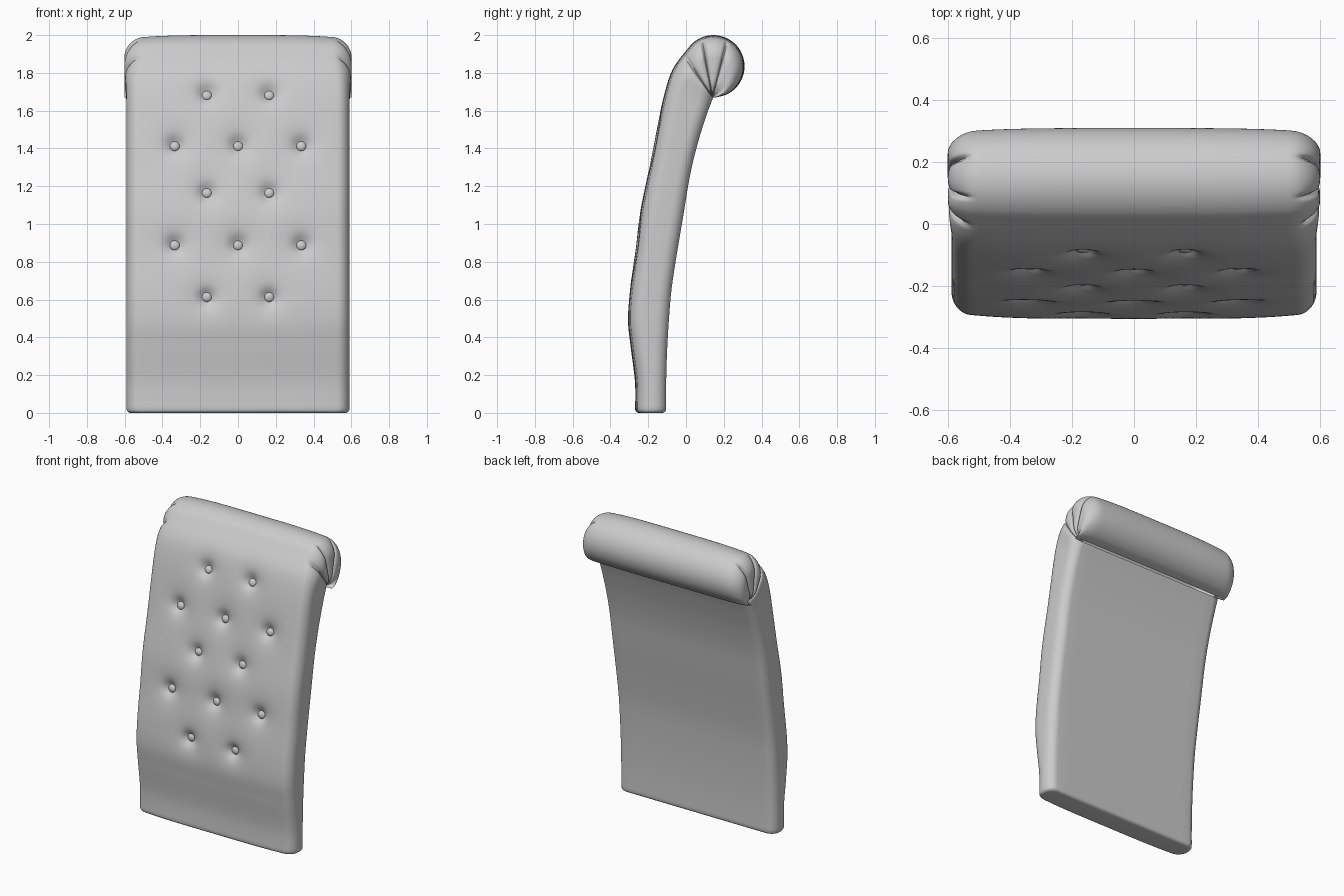
import bpy, bmesh, math
from mathutils import Vector

cube = bpy.data.objects.get("Cube")
if cube:
    bpy.data.objects.remove(cube, do_unlink=True)


def make_material(name, value):
    mat = bpy.data.materials.new(name)
    mat.use_nodes = True
    colour = (value, value, value, 1)
    mat.diffuse_color = colour
    mat.node_tree.nodes["Principled BSDF"].inputs["Base Color"].default_value = colour
    return mat


fabric = make_material("light grey fabric", 0.6)

# Side profile: front y, front z, back y, back z, from the foot up to the roll
PROFILE = [
    (-.27, 0, -.105, 0), (-.27, .16, -.105, .16), (-.293, .35, -.1, .33),
    (-.307, .49, -.09, .5), (-.297, .65, -.077, .65), (-.268, .86, -.052, .82),
    (-.24, 1.08, -.015, 1.04), (-.19, 1.32, .022, 1.26), (-.155, 1.5, .063, 1.43),
    (-.115, 1.69, .11, 1.58), (-.07, 1.82, .14, 1.66),
]
ROLL_Y, ROLL_Z, ROLL_R = .145, 1.835, .165
CREASE = (.14, 1.67)
# The head fans around the crease
for k in range(12):
    a = math.radians(147 - k * 21)
    PROFILE.append((ROLL_Y + ROLL_R * math.cos(a), ROLL_Z + ROLL_R * math.sin(a)) + CREASE)

BUTTONS = []
for row, z in enumerate((1.7, 1.425, 1.17, .895, .61)):
    BUTTONS += [(x, z) for x in ((-.335, 0, .335) if row % 2 else (-.165, .165))]
PLEATS = (158, 112, 62)


def spline(t):
    """Catmull-Rom point on the paired front and back profile."""
    last = len(PROFILE) - 1
    i = min(int(t), last - 1)
    u = t - i
    a, b, c, d = (PROFILE[max(0, min(last, j))] for j in range(i - 1, i + 3))
    p = [.5 * (2*q + (r - o) * u + (2*o - 5*q + 4*r - s) * u**2
               + (3*q - o - 3*r + s) * u**3) for o, q, r, s in zip(a, b, c, d)]
    return Vector((0, p[0], p[1])), Vector((0, p[2], p[3]))


def smooth(lo, hi, v):
    v = max(0, min(1, (v - lo) / (hi - lo)))
    return v * v * (3 - 2 * v)


def dimple(x, z):
    total = 0
    for bx, bz in BUTTONS:
        r = math.hypot(x - bx, z - bz)
        total += .018 * math.exp(-(r / .085)**2) + .03 * math.exp(-(r / .04)**2)
    return total


def ring(t):
    """Rounded cross-section at profile position t."""
    front, back = spline(t)
    span = front - back
    thick = max(span.length, .0001)
    axis = span / thick
    head = smooth(9, 11, t)
    # Soft edge at the foot
    edge, inset = .022, 0
    if t < 1 and front.z < edge:
        inset = edge - math.sqrt(max(0, edge**2 - (edge - front.z)**2))
    # Gathered pleats in the ends of the roll
    groove = 0
    if head > .5:
        angle = math.degrees(math.atan2(front.z - ROLL_Z, front.y - ROLL_Y))
        groove = sum(math.exp(-((angle - p) / 3.5)**2) + .4 * math.exp(-((angle - p) / 12)**2)
                     for p in PLEATS)
    half = .59 + .012 * head - inset
    rx = .06 + .035 * head
    rv = min(.068 + .03 * head, thick * .45)
    flat = half - rx
    out = []

    def add(x, v, side=0):
        if v > thick * .5:
            v -= .022 * min(1, thick / .15) * abs(x / .6)**4
        v = inset + v * (thick - 2 * inset) / thick
        x -= math.copysign(side * .02 * groove, x)
        out.append(back + axis * v + Vector((x, 0, 0)))

    for i in range(81):
        x = -flat + 2 * flat * i / 80
        add(x, thick - (dimple(x, front.z) if t < 11 else 0))
    for sx in (1, -1):
        for vc, first in ((thick - rv, 90), (rv, 0)) if sx > 0 else ((rv, -90), (thick - rv, 0)):
            for k in range(9):
                a = math.radians(first - sx * k * 11.25)
                if (sx, k, first) in ((1, 0, 90), (-1, 8, 0)):
                    continue
                s = math.cos(a)
                add(sx * (flat + rx * s), vc + rv * math.sin(a), smooth(0, .8, s))
        if sx > 0:
            for i in range(17):
                if 0 < i < 16:
                    add(flat - 2 * flat * i / 16, 0)
    return out


# Upholstered back: loft the sections from foot to roll
body = bmesh.new()
steps = [0, .005, .015, .035, .07, .11, .16] + [k / 14 for k in range(4, 140)]
steps += [10 + k / 12 for k in range(12 * (len(PROFILE) - 11) + 1)]
loops = [[body.verts.new(p) for p in ring(t)] for t in steps]
count = len(loops[0])
for lower, upper in zip(loops, loops[1:]):
    for i in range(count):
        j = (i + 1) % count
        body.faces.new((lower[i], lower[j], upper[j], upper[i]))
body.faces.new(list(reversed(loops[0])))
bmesh.ops.remove_doubles(body, verts=body.verts, dist=.0004)
bmesh.ops.recalc_face_normals(body, faces=body.faces)


def finish(bm, name):
    mesh = bpy.data.meshes.new(name)
    bm.to_mesh(mesh)
    bm.free()
    mesh.materials.append(fabric)
    ob = bpy.data.objects.new(name, mesh)
    bpy.context.collection.objects.link(ob)
    bpy.ops.object.select_all(action='DESELECT')
    ob.select_set(True)
    bpy.context.view_layer.objects.active = ob
    bpy.ops.object.shade_smooth_by_angle(angle=math.radians(50))
    return ob


finish(body, "upholstered_back")

# Tufting buttons seated in the dimples
for number, (x, z) in enumerate(BUTTONS, 1):
    t = min((k / 50 for k in range(500)), key=lambda s: abs(spline(s)[0].z - z))
    front, back = spline(t)
    inward = (back - front).normalized()
    bm = bmesh.new()
    bmesh.ops.create_uvsphere(bm, u_segments=20, v_segments=12, radius=.027)
    bmesh.ops.scale(bm, vec=(1, 1, .65), verts=bm.verts)
    button = finish(bm, f"button_{number}")
    button.location = front + inward * (dimple(x, z) - .006) + Vector((x, 0, 0))
    button.rotation_euler = inward.to_track_quat('Z', 'Y').to_euler()
